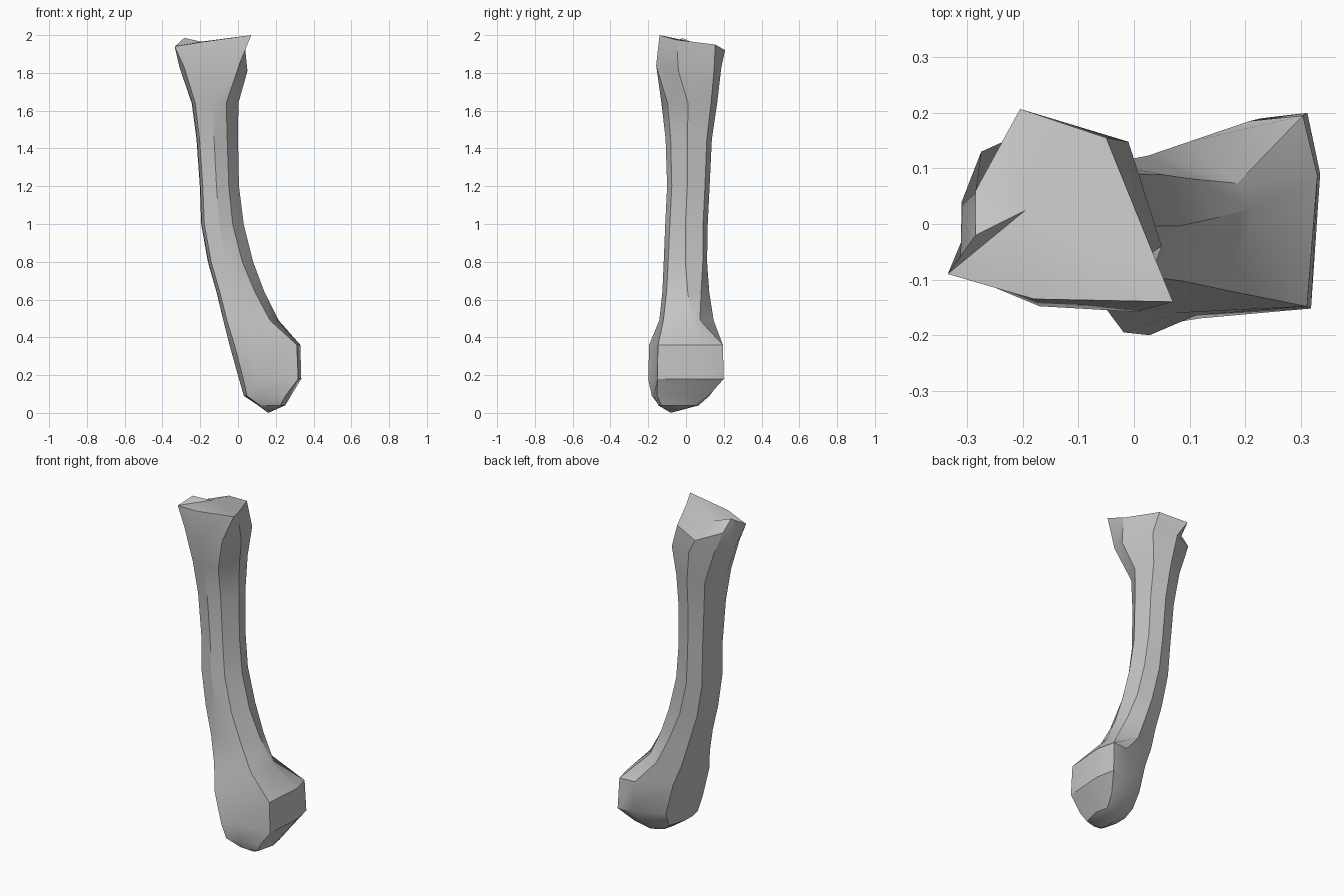
import bpy, bmesh, math

cube = bpy.data.objects.get("Cube")
if cube:
    bpy.data.objects.remove(cube, do_unlink=True)

# One plain grey for the whole bone
grey = bpy.data.materials.new("bone grey")
grey.use_nodes = True
colour = (0.55, 0.55, 0.55, 1)
grey.diffuse_color = colour
bsdf = next(n for n in grey.node_tree.nodes if n.type == 'BSDF_PRINCIPLED')
bsdf.inputs["Base Color"].default_value = colour
bsdf.inputs["Roughness"].default_value = 0.8

# Unit cross-sections, counter-clockwise: outer side, front ridge, front,
# front corner, inner side, back corner, back, back outer, outer side
SHAFT = [(-.97, -.4), (-.85, -.82), (-.15, -1), (.48, -.78), (1, -.05),
         (.75, .78), (0, 1), (-.75, .75), (-1, .1)]
FOOT = [(-1, -.55), (-.86, -1), (-.35, -.82), (.9, -.76), (1, .45),
        (.86, 1), (.35, .95), (-.7, .55), (-.97, -.1)]
BACK_CORNER = 5

# Height, x range, y range, blend towards the foot section, back hollow depth
RINGS = [
    (0.04, .105, .25, -.155, .07, .4, 0),
    (0.09, .03, .28, -.19, .13, .7, 0),
    (0.18, .005, .335, -.2, .2, 1, 0),
    (0.36, -.045, .33, -.195, .195, 1, 0),
    (0.49, -.08, .215, -.155, .15, .5, .06),
    (0.64, -.115, .14, -.132, .125, .3, .025),
    (0.80, -.16, .08, -.12, .112, .1, 0),
    (1.00, -.195, .03, -.11, .115, 0, 0),
    (1.20, -.202, .005, -.1, .125, 0, 0),
    (1.45, -.22, 0, -.108, .137, 0, 0),
    (1.64, -.245, .002, -.13, .165, 0, 0),
]

# Flared neck of the upper joint, its slanted rim, and the hollow inside it
NECK = [(-.31, -.03, 1.83), (-.285, -.1, 1.83), (-.17, -.148, 1.83),
        (.005, -.158, 1.84), (.05, -.04, 1.81), (-.01, .148, 1.81),
        (-.15, .187, 1.83), (-.275, .13, 1.83), (-.31, .04, 1.85)]
RIM = [(-.312, -.058, 1.96), (-.335, -.09, 1.94), (-.18, -.135, 1.965),
       (.07, -.14, 2.0), (.033, -.05, 1.975), (-.05, .155, 1.95),
       (-.205, .207, 1.92), (-.285, .06, 1.93), (-.285, -.02, 1.985)]
HOLLOW = (-.195, .025, 1.965)


def section(z, x0, x1, y0, y1, blend, dent):
    """Fit the blended unit section into the given extents."""
    pts = []
    for i, ((su, sv), (fu, fv)) in enumerate(zip(SHAFT, FOOT)):
        u, v = su + (fu - su) * blend, sv + (fv - sv) * blend
        x = (x0 + x1) / 2 + u * (x1 - x0) / 2
        y = (y0 + y1) / 2 + v * (y1 - y0) / 2
        pts.append((x, y - dent if i == BACK_CORNER else y, z))
    return pts


# Loft the shaft and both joints, then close the ends with fans
bm = bmesh.new()
outlines = [section(*r) for r in RINGS] + [NECK, RIM]
loops = [[bm.verts.new(p) for p in outline] for outline in outlines]
n = len(SHAFT)
top = bm.verts.new(HOLLOW)
bottom = bm.verts.new((.16, -.08, 0))
for i in range(n):
    j = (i + 1) % n
    for low, high in zip(loops, loops[1:]):
        bm.faces.new((low[i], low[j], high[j], high[i]))
    bm.faces.new((loops[-1][i], loops[-1][j], top))
    bm.faces.new((loops[0][j], loops[0][i], bottom))
bmesh.ops.recalc_face_normals(bm, faces=bm.faces[:])

mesh = bpy.data.meshes.new("bone")
bm.to_mesh(mesh)
bm.free()
mesh.materials.append(grey)
bone = bpy.data.objects.new("bone", mesh)
bpy.context.collection.objects.link(bone)

# Soft facets with crisp ridges
bpy.ops.object.select_all(action='DESELECT')
bone.select_set(True)
bpy.context.view_layer.objects.active = bone
bpy.ops.object.shade_smooth_by_angle(angle=math.radians(30))
